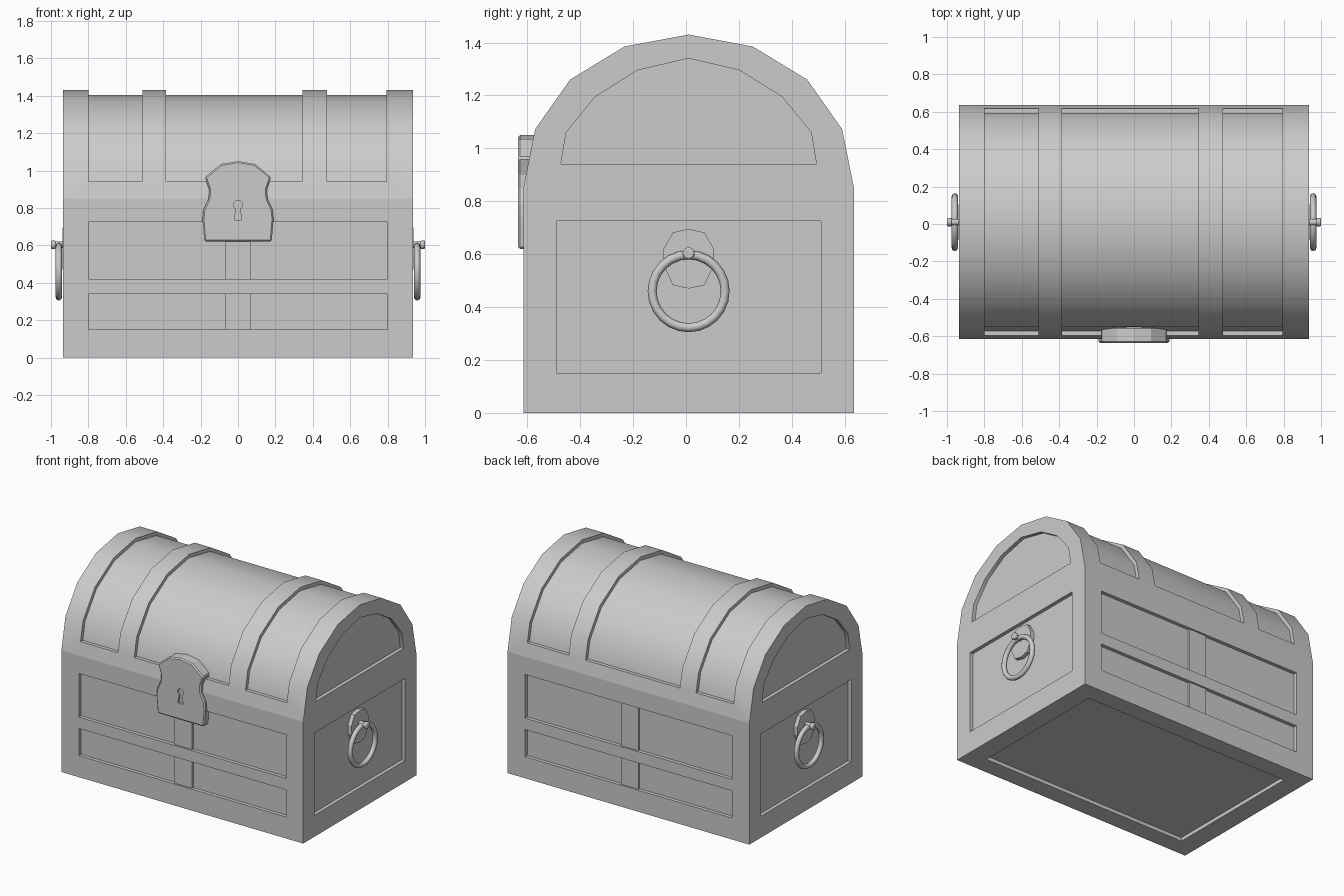
import bpy, bmesh, math

if "Cube" in bpy.data.objects:
    bpy.data.objects.remove(bpy.data.objects["Cube"])

CY = 0.01                      # middle of the box in y
HX, HY = 0.935, 0.625          # half length and half depth
SEAM, DEPTH = 0.85, 0.025      # lid seam height and panel recess


def prism(name, pts, axis, a, b):
    """Extrude a 2D outline: axis 'x' uses (y, z), axis 'y' uses (x, z)."""
    bm = bmesh.new()
    rings = []
    for d in (a, b):
        rings.append([bm.verts.new((d, p, q) if axis == 'x' else (p, d, q)) for p, q in pts])
    n = len(pts)
    bm.faces.new(rings[0])
    bm.faces.new(rings[1][::-1])
    for i in range(n):
        j = (i + 1) % n
        bm.faces.new((rings[0][i], rings[0][j], rings[1][j], rings[1][i]))
    bmesh.ops.recalc_face_normals(bm, faces=bm.faces[:])
    me = bpy.data.meshes.new(name)
    bm.to_mesh(me)
    bm.free()
    ob = bpy.data.objects.new(name, me)
    bpy.context.collection.objects.link(ob)
    return ob


def box(name, x0, x1, y0, y1, z0, z1):
    return prism(name, [(y0, z0), (y1, z0), (y1, z1), (y0, z1)], 'x', x0, x1)


def activate(ob):
    bpy.ops.object.select_all(action='DESELECT')
    ob.select_set(True)
    bpy.context.view_layer.objects.active = ob


def cut(ob, cutter):
    activate(ob)
    m = ob.modifiers.new("cut", 'BOOLEAN')
    m.operation, m.solver, m.object = 'DIFFERENCE', 'EXACT', cutter
    bpy.ops.object.modifier_apply(modifier=m.name)
    bpy.data.objects.remove(cutter)


def smooth(ob, deg=30):
    activate(ob)
    bpy.ops.object.shade_smooth_by_angle(angle=math.radians(deg))


# Chest body with recessed panels
body = box("chest_body", -HX, HX, CY - HY, CY + HY, 0, SEAM)
for z0, z1 in ((0.15, 0.34), (0.42, 0.725)):
    for s in (-1, 1):
        def slab(xa, xb, d):
            ys = sorted((CY + s * (HY - d), CY + s * (HY + 0.1)))
            cut(body, box("cutter", xa, xb, ys[0], ys[1], z0, z1))
        slab(-0.8, -0.068, DEPTH)
        slab(0.068, 0.8, DEPTH)
        slab(-0.2, 0.2, 0.012)      # middle upright, slightly sunken
for s in (-1, 1):
    xs = sorted((s * (HX - DEPTH), s * (HX + 0.1)))
    cut(body, box("cutter", xs[0], xs[1], CY - 0.5, CY + 0.5, 0.15, 0.725))
cut(body, box("cutter", -0.8, 0.8, CY - 0.5, CY + 0.5, -0.1, DEPTH))

# Domed lid
ARCH = [(0.58, 0.223), (0.448, 0.41), (0.242, 0.535)]       # half arch, above the seam
half = [(HY, 0.0)] + ARCH
dome = half + [(0, 0.58)] + [(-y, z) for y, z in half[::-1]]


def arch(ky, kz):
    return [(CY + y * ky, SEAM + z * kz) for y, z in dome]


lid = prism("lid", arch(1, 1), 'x', -HX, HX)

# Sunken lid panels between the bands
inner = arch(1 - DEPTH / HY, 1 - DEPTH / 0.58)
outer = arch(1.2, 1.2)
t = (0.94 - SEAM) / (inner[1][1] - SEAM)
foot = (inner[0][0] + (inner[1][0] - inner[0][0]) * t - CY)
inner[0], inner[-1] = (CY + foot, 0.94), (CY - foot, 0.94)
outer[0], outer[-1] = (CY + 0.75, 0.94), (CY - 0.75, 0.94)
for x0, x1 in ((-0.8, -0.51), (-0.385, 0.345), (0.475, 0.795)):
    cut(lid, prism("cutter", outer + inner[::-1], 'x', x0, x1))

# Sunken arched panels on the lid ends
eh = [(0.483, 0.94), (0.463, 1.06), (0.353, 1.195), (0.193, 1.295)]
end = [(y + CY, z) for y, z in eh] + [(CY, 1.34)] + [(CY - y, z) for y, z in eh[::-1]]
for s in (-1, 1):
    cut(lid, prism("cutter", end, 'x', s * (HX - DEPTH), s * (HX + 0.1)))
smooth(lid)

# Lock plate with keyhole
lh = [(0.18, 0.62), (0.19, 0.74), (0.185, 0.79), (0.157, 0.85), (0.155, 0.9), (0.177, 0.965), (0.09, 1.035)]
lock = prism("lock_plate", lh + [(0, 1.05)] + [(-x, z) for x, z in lh[::-1]], 'y', -0.635, -0.55)
activate(lock)
bev = lock.modifiers.new("bevel", 'BEVEL')
bev.width, bev.segments, bev.angle_limit = 0.008, 1, math.radians(60)
bpy.ops.object.modifier_apply(modifier=bev.name)
key = [(-0.02, 0.735), (0.02, 0.735), (0.011, 0.795)]
key += [(0.024 * math.cos(a), 0.815 + 0.024 * math.sin(a))
        for a in (math.radians(-30 + 30 * i) for i in range(9))] + [(-0.011, 0.795)]
cut(lock, prism("cutter", key, 'y', -0.7, -0.62))

# Ring handles on both ends
plate = [(0, 0.695), (0.06, 0.682), (0.095, 0.62), (0.095, 0.56), (0.06, 0.483),
         (0, 0.47), (-0.06, 0.483), (-0.095, 0.56), (-0.095, 0.62), (-0.06, 0.682)]
for s, side in ((-1, "left"), (1, "right")):
    prism(side + "_handle_plate", [(CY + y, z) for y, z in plate], 'x', s * 0.905, s * 0.937)
    bpy.ops.mesh.primitive_torus_add(location=(s * 0.958, CY, 0.46), rotation=(0, math.pi / 2, 0),
                                     major_radius=0.138, minor_radius=0.017,
                                     major_segments=24, minor_segments=8)
    ring = bpy.context.object
    ring.name = side + "_handle_ring"
    smooth(ring, 60)
    for part, r, x0, x1 in (("pin", 0.017, 0.93, 0.98), ("pin_head", 0.023, 0.974, 1.0)):
        bpy.ops.mesh.primitive_cylinder_add(vertices=12, radius=r, depth=x1 - x0,
                                            location=(s * (x0 + x1) / 2, CY, 0.603),
                                            rotation=(0, math.pi / 2, 0))
        pin = bpy.context.object
        pin.name = side + "_handle_" + part
        if part == "pin_head":
            b = pin.modifiers.new("round", 'BEVEL')
            b.width, b.segments = 0.007, 2
        smooth(pin, 40)
